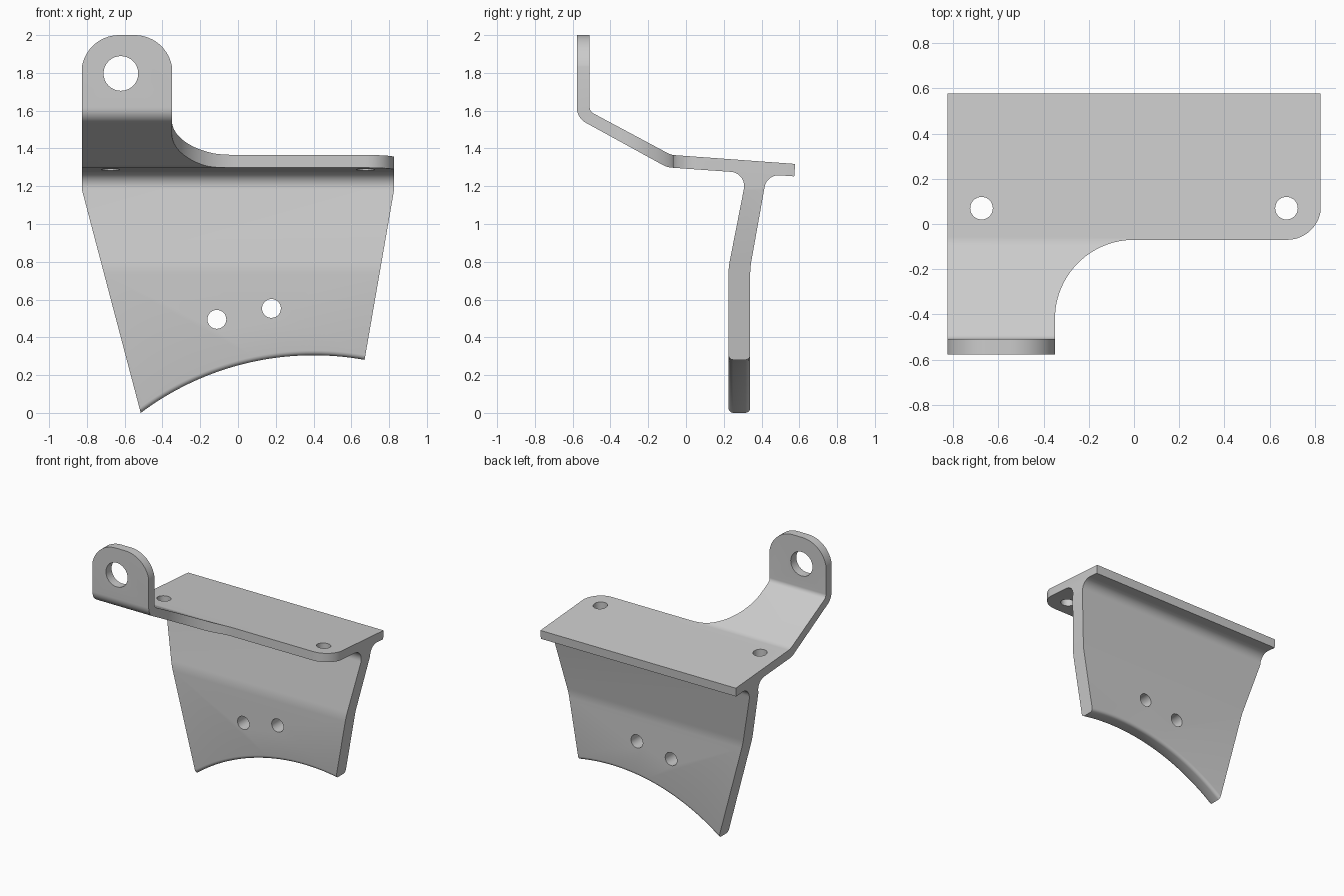
import bpy, bmesh, math
from mathutils import Vector

if "Cube" in bpy.data.objects:
    bpy.data.objects.remove(bpy.data.objects["Cube"])


def arc(cx, cy, r, a0, a1, n=16):
    """Points on an arc, angles in degrees."""
    return [(cx + r * math.cos(math.radians(a0 + (a1 - a0) * i / n)),
             cy + r * math.sin(math.radians(a0 + (a1 - a0) * i / n))) for i in range(n + 1)]


def rounded(corners, n=8):
    """Polygon from (u, v, radius) corners, each rounded by its radius."""
    out = []
    for i, (u, v, r) in enumerate(corners):
        p = Vector((u, v))
        if r == 0:
            out.append((u, v))
            continue
        a = (Vector(corners[i - 1][:2]) - p).normalized()
        b = (Vector(corners[(i + 1) % len(corners)][:2]) - p).normalized()
        half = a.angle(b) / 2
        c = p + (a + b).normalized() * (r / math.sin(half))
        d0 = p + a * (r / math.tan(half)) - c
        d1 = p + b * (r / math.tan(half)) - c
        for k in range(n + 1):
            d = d0.lerp(d1, k / n).normalized() * r
            out.append(tuple(c + d))
    return out


def prism(name, pts, axis, lo, hi):
    """Extrude a 2D polygon along an axis."""
    place = {'X': lambda u, v, t: (t, u, v),
             'Y': lambda u, v, t: (u, t, v),
             'Z': lambda u, v, t: (u, v, t)}[axis]
    bm = bmesh.new()
    ends = [[bm.verts.new(place(u, v, t)) for u, v in pts] for t in (lo, hi)]
    for ring in ends:
        bm.faces.new(ring)
    for i in range(len(pts)):
        j = (i + 1) % len(pts)
        bm.faces.new((ends[0][i], ends[0][j], ends[1][j], ends[1][i]))
    bmesh.ops.recalc_face_normals(bm, faces=bm.faces)
    me = bpy.data.meshes.new(name)
    bm.to_mesh(me)
    bm.free()
    ob = bpy.data.objects.new(name, me)
    bpy.context.collection.objects.link(ob)
    return ob


def boolean(ob, cutter, op):
    m = ob.modifiers.new("cut", 'BOOLEAN')
    m.operation, m.object, m.solver = op, cutter, 'EXACT'
    bpy.context.view_layer.objects.active = ob
    bpy.ops.object.modifier_apply(modifier=m.name)
    bpy.data.objects.remove(cutter)


# Side profile: upright tab, slope, plate and bent web with fillets
profile = rounded([
    (-0.578, 2.1, 0), (-0.578, 1.562, 0.09), (-0.10, 1.30, 0.12),
    (0.323, 1.27, 0.075), (0.225, 0.77, 0.4), (0.225, -0.1, 0),
    (0.34, -0.1, 0), (0.34, 0.77, 0.4), (0.428, 1.263, 0.075),
    (0.573, 1.252, 0), (0.578, 1.318, 0), (-0.08, 1.366, 0.1),
    (-0.51, 1.596, 0.04), (-0.51, 2.1, 0)])
bracket = prism("bracket", profile, 'X', -0.826, 0.826)

# Plan outline: arm sweep and rounded plate corner
plan = ([(-0.9, 0.7), (-0.9, -0.7), (-0.35, -0.7)]
        + arc(0, -0.42, 0.35, 180, 90, 24)
        + arc(0.678, 0.08, 0.15, -90, 0) + [(0.828, 0.7)])
boolean(bracket, prism("plan_outline", plan, 'Z', -0.5, 2.5), 'INTERSECT')

# Front outline: arched foot, tapered web and rounded tab
R, AX = 1.525, 0.4
AZ = 0.305 - R
foot = arc(AX, AZ, R, math.degrees(math.acos((-0.515 - AX) / R)),
           math.degrees(math.acos((0.67 - AX) / R)), 32)
front = (foot + [(0.833, 1.22), (0.9, 1.22), (0.9, 1.7), (-0.347, 1.7)]
         + arc(-0.547, 1.8, 0.2, 0, 90) + arc(-0.629, 1.8, 0.2, 90, 180)
         + [(-0.829, 1.7), (-0.9, 1.7), (-0.9, 1.2), (-0.8313, 1.2)])
boolean(bracket, prism("front_outline", front, 'Y', -0.8, 0.8), 'INTERSECT')

# Soft edges along the arched foot
bm = bmesh.new()
bm.from_mesh(bracket.data)
on_arc = lambda v: v.co.z < 0.33 and abs(math.hypot(v.co.x - AX, v.co.z - AZ) - R) < 0.002
edges = [e for e in bm.edges if all(on_arc(v) for v in e.verts)
         and abs(e.verts[0].co.y - e.verts[1].co.y) < 0.001
         and min(abs(e.verts[0].co.y - y) for y in (0.225, 0.34)) < 0.001]
bmesh.ops.bevel(bm, geom=edges, offset=0.025, segments=4, profile=0.5, affect='EDGES')
bm.to_mesh(bracket.data)
bm.free()

# Holes: tab eye, two web holes, two plate holes
for u, v, r, axis, lo, hi in [
        (-0.62, 1.797, 0.092, 'Y', -0.7, -0.4),
        (-0.112, 0.495, 0.05, 'Y', 0.1, 0.5),
        (0.177, 0.553, 0.05, 'Y', 0.1, 0.5),
        (-0.675, 0.07, 0.05, 'Z', 1.1, 1.6),
        (0.675, 0.07, 0.05, 'Z', 1.1, 1.6)]:
    boolean(bracket, prism("hole", arc(u, v, r, 0, 360, 32)[:-1], axis, lo, hi), 'DIFFERENCE')

bpy.ops.object.select_all(action='DESELECT')
bracket.select_set(True)
bpy.context.view_layer.objects.active = bracket
bpy.ops.object.shade_smooth_by_angle(angle=math.radians(30))
